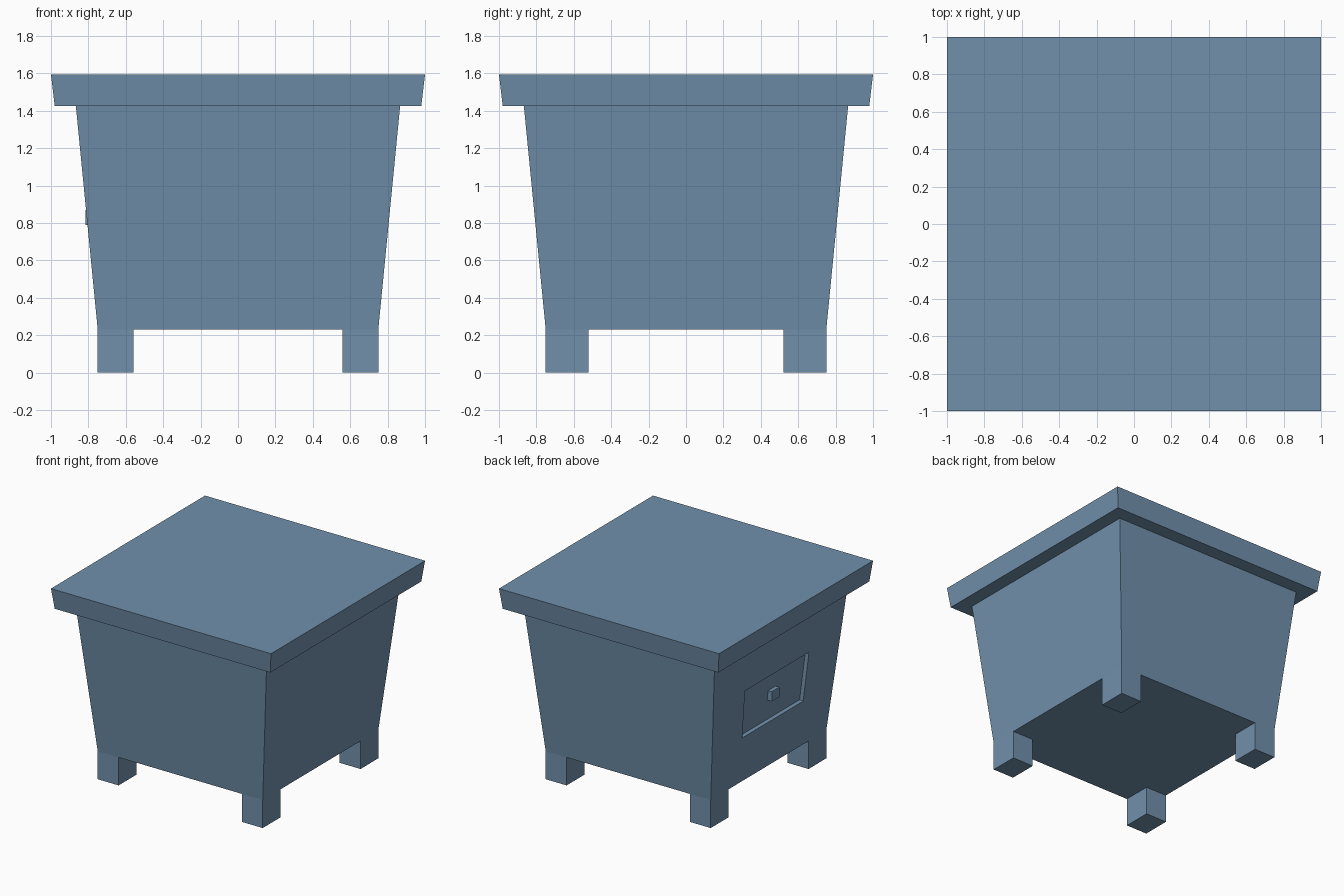
import bpy, bmesh
from mathutils import Vector

if "Cube" in bpy.data.objects:
    bpy.data.objects.remove(bpy.data.objects["Cube"])

paint = bpy.data.materials.new("slate blue")
paint.diffuse_color = (0.165, 0.28, 0.41, 1)
paint.use_nodes = True
paint.node_tree.nodes["Principled BSDF"].inputs["Base Color"].default_value = paint.diffuse_color


def finish(bm, name):
    bmesh.ops.recalc_face_normals(bm, faces=bm.faces)
    mesh = bpy.data.meshes.new(name)
    bm.to_mesh(mesh)
    bm.free()
    mesh.materials.append(paint)
    obj = bpy.data.objects.new(name, mesh)
    bpy.context.collection.objects.link(obj)
    return obj


def tapered_box(bottom, top, z0, z1):
    """Square box centred on the z axis, half widths given for each end."""
    bm = bmesh.new()
    bmesh.ops.create_cube(bm, size=2)
    for v in bm.verts:
        half, z = (top, z1) if v.co.z > 0 else (bottom, z0)
        v.co = (v.co.x * half, v.co.y * half, z)
    return bm


def box(name, centre, size):
    bm = bmesh.new()
    bmesh.ops.create_cube(bm, size=1)
    for v in bm.verts:
        v.co = Vector(a * b for a, b in zip(v.co, size)) + Vector(centre)
    return finish(bm, name)


LEG_TOP, LID_BASE, TOP = 0.23, 1.427, 1.595
LOW, HIGH = 0.75, 0.867


def half_width(z):
    return LOW + (HIGH - LOW) * (z - LEG_TOP) / (LID_BASE - LEG_TOP)


# Tapered body with a recessed drawer panel on the left side
bm = tapered_box(LOW, HIGH, LEG_TOP, LID_BASE)
bm.normal_update()
side = min(bm.faces, key=lambda f: f.calc_center_median().x)
bmesh.ops.inset_individual(bm, faces=[side], thickness=0.2)
mid = side.calc_center_median().z
for v in side.verts:
    z = 1.02 if v.co.z > mid else 0.615
    h = half_width(z)
    v.co = (-h, 0.502 * h * (1 if v.co.y > 0 else -1), z)
bm.normal_update()
inward = -side.normal.copy()
panel = bmesh.ops.extrude_discrete_faces(bm, faces=[side])["faces"][0]
bmesh.ops.translate(bm, verts=panel.verts, vec=inward * 0.032)
finish(bm, "body")

# Drawer knob
box("drawer_knob", (-0.79, 0, 0.83), (0.05, 0.1, 0.08))

# Overhanging lid
finish(tapered_box(0.98, 1.0, LID_BASE, TOP), "lid")

# Four corner legs
for sx, side_name in ((-1, "left"), (1, "right")):
    for sy, end_name in ((-1, "front"), (1, "back")):
        box(f"{end_name}_{side_name}_leg",
            (sx * 0.655, sy * 0.635, LEG_TOP / 2), (0.19, 0.23, LEG_TOP))
